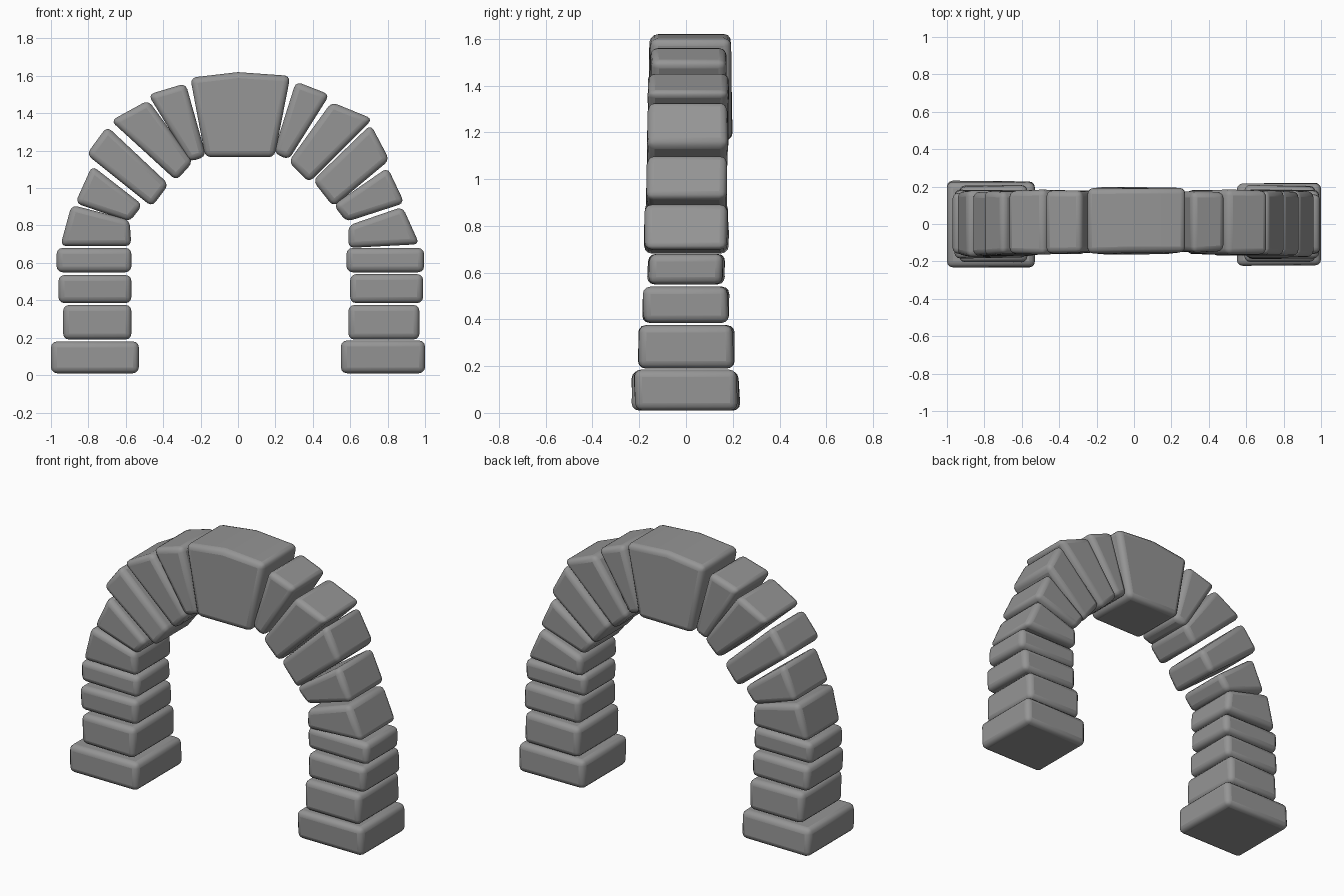
import bpy
import bmesh
import random
from math import radians

random.seed(4)

cube = bpy.data.objects.get("Cube")
if cube:
    bpy.data.objects.remove(cube, do_unlink=True)

# One plain stone colour
stone = bpy.data.materials.new("grey_stone")
stone.use_nodes = True
grey = (0.3, 0.3, 0.3, 1)
stone.diffuse_color = grey
stone.node_tree.nodes["Principled BSDF"].inputs["Base Color"].default_value = grey


def make_stone(name, outline, front, back, bevel=0.032):
    """Extrude an x-z outline from front to back and round its edges."""
    bm = bmesh.new()
    verts = [bm.verts.new((x, front + random.uniform(0, 0.015), z)) for x, z in outline]
    face = bm.faces.new(verts)
    solid = bmesh.ops.extrude_face_region(bm, geom=[face])
    for v in solid["geom"]:
        if isinstance(v, bmesh.types.BMVert):
            v.co.y = back - random.uniform(0, 0.015)
    bmesh.ops.recalc_face_normals(bm, faces=bm.faces)
    mesh = bpy.data.meshes.new(name)
    bm.to_mesh(mesh)
    bm.free()
    mesh.materials.append(stone)
    ob = bpy.data.objects.new(name, mesh)
    bpy.context.collection.objects.link(ob)
    mod = ob.modifiers.new("worn_edges", "BEVEL")
    mod.width = bevel
    mod.segments = 3
    mod.limit_method = "ANGLE"
    mod.angle_limit = radians(25)
    bpy.ops.object.select_all(action="DESELECT")
    ob.select_set(True)
    bpy.context.view_layer.objects.active = ob
    bpy.ops.object.shade_smooth_by_angle(angle=radians(40))


def box(x0, x1, z0, z1):
    return [(x0, z0), (x1, z0), (x1, z1), (x0, z1)]


# Level courses of the two pillars: name, outline, half depth
courses = [
    ("right_base", box(-1.0, -0.53, 0.01, 0.18), 0.235),
    ("right_pillar_low", box(-0.935, -0.57, 0.19, 0.375), 0.21),
    ("right_pillar_mid", box(-0.96, -0.57, 0.385, 0.535), 0.19),
    ("right_pillar_top", box(-0.97, -0.57, 0.55, 0.68), 0.17),
    ("left_base", box(0.55, 1.0, 0.01, 0.185), 0.23),
    ("left_pillar_low", box(0.59, 0.97, 0.19, 0.375), 0.21),
    ("left_pillar_mid", box(0.60, 0.99, 0.385, 0.54), 0.19),
    ("left_pillar_top", box(0.58, 0.995, 0.55, 0.68), 0.165),
]
for name, outline, half in courses:
    make_stone(name, outline, -half, half)

# Wedge stones of the arch, from each pillar up towards the keystone
right_wedges = [
    [(-0.95, 0.69), (-0.57, 0.69), (-0.58, 0.83), (-0.89, 0.91)],
    [(-0.87, 0.92), (-0.58, 0.82), (-0.51, 0.91), (-0.78, 1.12)],
    [(-0.81, 1.18), (-0.46, 0.90), (-0.37, 1.02), (-0.70, 1.33)],
    [(-0.68, 1.36), (-0.33, 1.04), (-0.24, 1.14), (-0.48, 1.47)],
    [(-0.48, 1.50), (-0.26, 1.14), (-0.17, 1.17), (-0.28, 1.56)],
]
left_wedges = [
    [(0.97, 0.70), (0.59, 0.68), (0.59, 0.80), (0.88, 0.90)],
    [(0.89, 0.92), (0.58, 0.82), (0.51, 0.91), (0.80, 1.11)],
    [(0.81, 1.15), (0.51, 0.90), (0.40, 1.04), (0.71, 1.34)],
    [(0.72, 1.37), (0.38, 1.03), (0.27, 1.14), (0.50, 1.46)],
    [(0.49, 1.50), (0.27, 1.15), (0.19, 1.19), (0.31, 1.57)],
]
for side, wedges in (("right", right_wedges), ("left", left_wedges)):
    for i, outline in enumerate(wedges):
        make_stone(f"{side}_arch_stone_{i + 1}", outline, -0.18 + 0.005 * i, 0.185)

# Keystone with a gently peaked top
make_stone("keystone", [(-0.255, 1.59), (-0.175, 1.165), (0.195, 1.165),
                        (0.28, 1.60), (0.0, 1.62)], -0.165, 0.205)
